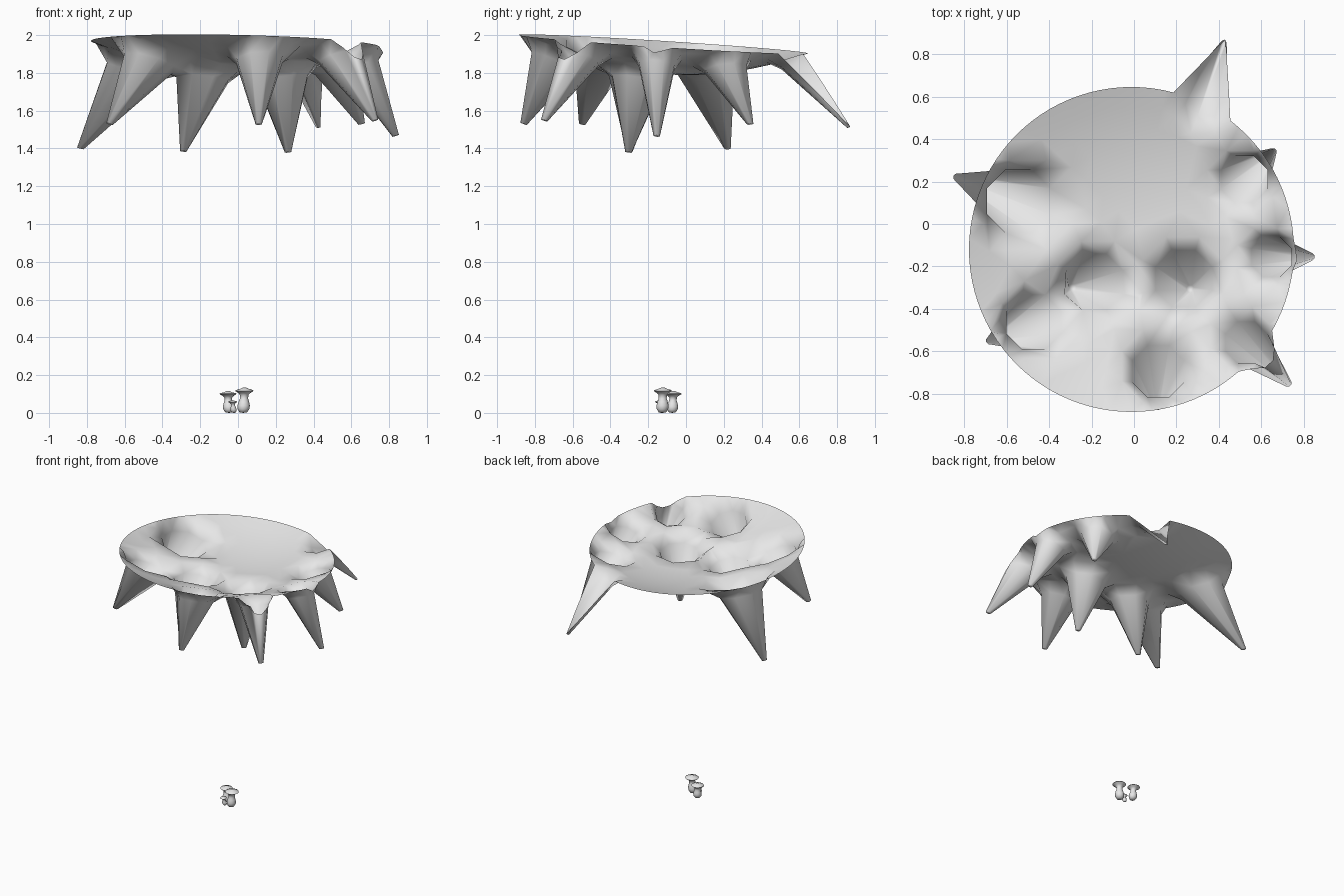
import bpy, bmesh
from math import sin, cos, pi, radians
from mathutils import Vector
from mathutils.geometry import delaunay_2d_cdt

cube = bpy.data.objects.get("Cube")
if cube:
    bpy.data.objects.remove(cube, do_unlink=True)

stone = bpy.data.materials.new("pale_grey")
stone.use_nodes = True
stone.diffuse_color = (0.8, 0.8, 0.8, 1)
stone.node_tree.nodes["Principled BSDF"].inputs["Base Color"].default_value = (0.8, 0.8, 0.8, 1)


def make_object(name, bm, angle):
    mesh = bpy.data.meshes.new(name)
    bm.to_mesh(mesh)
    bm.free()
    mesh.materials.append(stone)
    obj = bpy.data.objects.new(name, mesh)
    bpy.context.collection.objects.link(obj)
    bpy.ops.object.select_all(action='DESELECT')
    obj.select_set(True)
    bpy.context.view_layer.objects.active = obj
    bpy.ops.object.shade_smooth_by_angle(angle=radians(angle))


# Cave ceiling: a tilted shallow bowl with hollow stalactites pulled down from it
CENTRE, RADIUS, DEPTH = Vector((-0.012, -0.12)), 0.766, 0.16
TIP, KINK, REACH = 0.018, 0.85, 1.2
# root on the sheet, tip, radius of the cone where it meets the sheet
SPIKES = [(Vector(r), Vector(t), w) for r, t, w in [
    ((-0.50, 0.09), (-0.835, 0.22, 1.40), 0.19),
    ((-0.44, -0.45), (-0.68, -0.55, 1.53), 0.165),
    ((-0.17, -0.27), (-0.29, -0.30, 1.385), 0.17),
    ((0.23, -0.25), (0.265, -0.305, 1.38), 0.17),
    ((0.115, -0.67), (0.11, -0.86, 1.53), 0.155),
    ((0.50, -0.53), (0.725, -0.75, 1.55), 0.125),
    ((0.62, -0.155), (0.835, -0.155, 1.467), 0.12),
    ((0.50, 0.19), (0.655, 0.34, 1.53), 0.14),
    ((0.327, 0.567), (0.43, 0.87, 1.515), 0.125),
]]


def on_sheet(p):
    tilt = 1.952 - 0.064 * (p.y - CENTRE.y) - 0.022 * p.x
    bowl = DEPTH * (1 - ((p - CENTRE).length / RADIUS) ** 2)
    return Vector((p.x, p.y, tilt - bowl))


def pull(distance, width, at_rim):
    """Share of the pull: straight cone with a small kink into the sheet."""
    t = distance / width
    if at_rim:
        return max(0, 1 - t / REACH)
    if distance <= TIP * 1.01:
        return 1
    if t < KINK:
        return 1 - 0.87 * (distance - TIP) / (KINK * width - TIP)
    return max(0, 0.13 * (REACH - t) / (REACH - KINK))


def ring(centre, radius, count, turn=0.0):
    return [centre + radius * Vector((cos(a), sin(a)))
            for a in (2 * pi * (i + turn) / count for i in range(count))]


def nearness(p, spike):
    return (p - spike[0]).length / spike[2]


points = ring(CENTRE, RADIUS, 96)
for step in range(1, 8):
    for p in ring(CENTRE, RADIUS * step / 8, 6 * step, step * 0.3):
        if min(nearness(p, s) for s in SPIKES) > REACH * 1.15:
            points.append(p)
for spike in SPIKES:
    root, tip, width = spike
    for radius in (TIP, KINK * width, REACH * width):
        for p in ring(root, radius, 8, 0.5):
            inside = (p - CENTRE).length < RADIUS * 0.985
            if inside and min(SPIKES, key=lambda s: nearness(p, s)) is spike:
                points.append(p)

flat, _, triangles, *_ = delaunay_2d_cdt(points, [], [], 0, 1e-5)
bm = bmesh.new()
verts = []
for p in flat:
    at_rim = (p - CENTRE).length > RADIUS * 0.995
    moved = on_sheet(p)
    for root, tip, width in SPIKES:
        moved += (tip - on_sheet(root)) * pull((p - root).length, width, at_rim)
    verts.append(bm.verts.new(moved))
for tri in triangles:
    bm.faces.new([verts[i] for i in tri])
make_object("cave_ceiling", bm, 180)

# Mushrooms: one revolved profile of bulbous stem and wide cap
PROFILE = [(0, 0), (0.02, 0.003), (0.031, 0.02), (0.033, 0.038), (0.028, 0.058),
           (0.022, 0.076), (0.022, 0.094), (0.032, 0.105), (0.049, 0.116),
           (0.046, 0.121), (0.024, 0.127), (0.012, 0.133), (0, 0.135)]


def mushroom(name, x, y, width, height, lean_x, lean_y):
    bm = bmesh.new()
    path = [bm.verts.new((r, 0, z)) for r, z in PROFILE]
    edges = [bm.edges.new(pair) for pair in zip(path, path[1:])]
    bmesh.ops.spin(bm, geom=path + edges, cent=(0, 0, 0), axis=(0, 0, 1),
                   angle=2 * pi, steps=14)
    bmesh.ops.remove_doubles(bm, verts=bm.verts, dist=1e-4)
    bmesh.ops.recalc_face_normals(bm, faces=bm.faces)
    for v in bm.verts:
        lift = v.co.z
        v.co = (x + v.co.x * width + lean_x * lift,
                y + v.co.y * width + lean_y * lift, lift * height)
    make_object(name, bm, 60)


mushroom("large_mushroom", 0.028, -0.125, 1, 1, 0.05, 0.02)
mushroom("medium_mushroom", -0.048, -0.073, 0.92, 0.86, -0.04, 0.05)
mushroom("small_mushroom", -0.022, -0.13, 0.5, 0.5, -0.05, -0.1)
